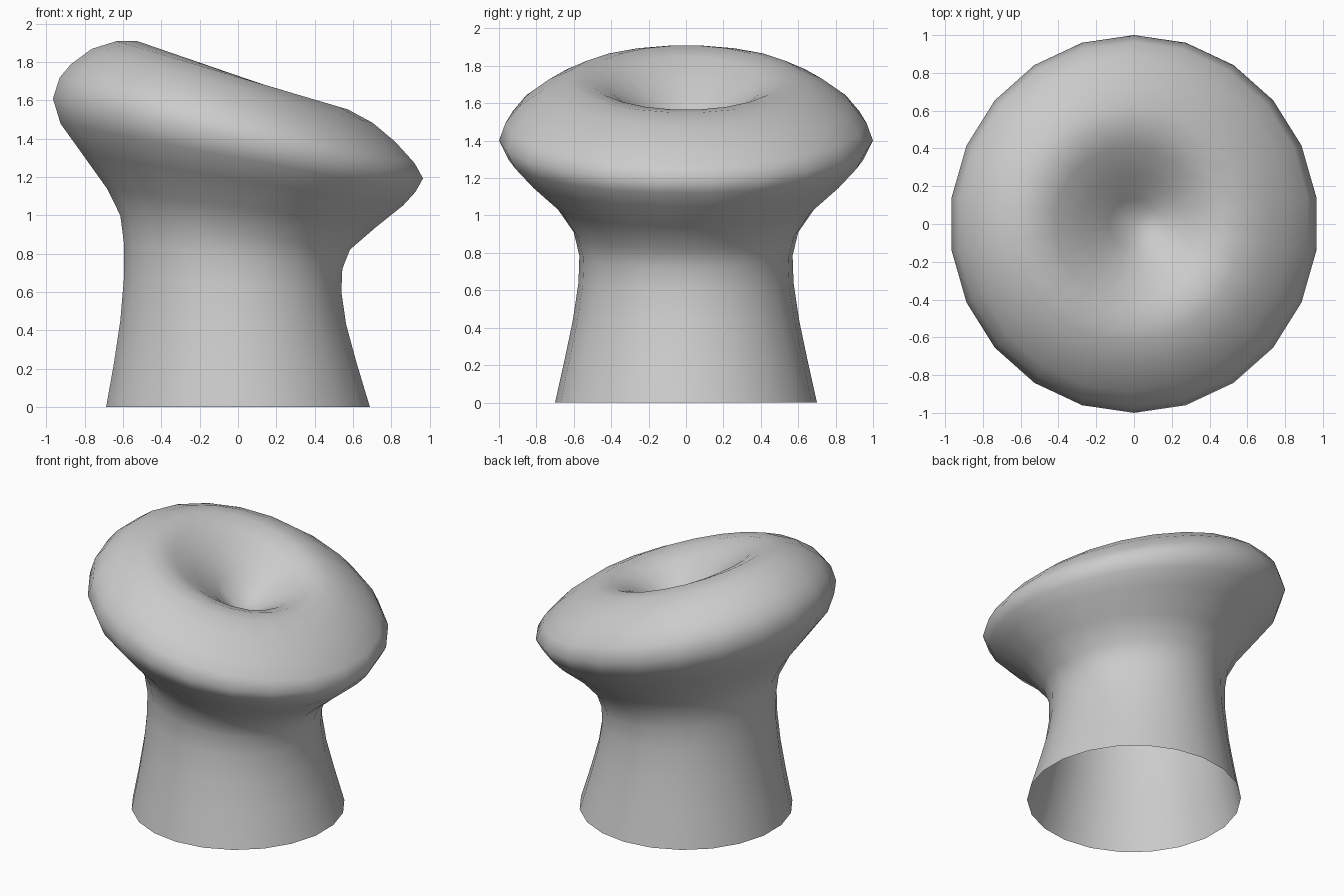
import bpy, bmesh, math

if "Cube" in bpy.data.objects:
    bpy.data.objects.remove(bpy.data.objects["Cube"])

SIDES = 22
# Rings from base to dimple: left x, left z, right x, right z, half depth in y
RINGS = [
    (-.695, 0, .695, 0, .70),
    (-.655, .22, .625, .23, .65),
    (-.62, .45, .57, .43, .605),
    (-.60, .68, .545, .60, .575),
    (-.60, .85, .55, .72, .57),
    (-.62, 1.0, .59, .82, .60),
    (-.69, 1.14, .73, .94, .69),
    (-.82, 1.32, .87, 1.05, .85),
    (-.935, 1.48, .935, 1.12, .95),
    (-.975, 1.61, .975, 1.19, 1.0),
    (-.94, 1.72, .93, 1.27, .965),
    (-.88, 1.79, .83, 1.38, .89),
    (-.77, 1.87, .71, 1.48, .76),
    (-.64, 1.91, .58, 1.55, .63),
    (-.53, 1.91, .47, 1.565, .52),
    (-.42, 1.85, .37, 1.54, .41),
    (-.28, 1.73, .25, 1.48, .27),
    (-.13, 1.58, .12, 1.42, .13),
]
APEX = (0, 0, 1.42)


def add_ring(bm, lx, lz, rx, rz, depth):
    """Tilted ellipse through a left and a right point."""
    verts = []
    for i in range(SIDES):
        a = math.pi / 2 + 2 * math.pi * i / SIDES
        k = (1 + math.cos(a)) / 2
        verts.append(bm.verts.new((lx + (rx - lx) * k, depth * math.sin(a),
                                   lz + (rz - lz) * k)))
    return verts


# Hollow stem flowing into a tilted, dimpled cap; open at the base
bm = bmesh.new()
loops = [add_ring(bm, *r) for r in RINGS]
for low, high in zip(loops, loops[1:]):
    for i in range(SIDES):
        j = (i + 1) % SIDES
        bm.faces.new((low[i], low[j], high[j], high[i]))
tip = bm.verts.new(APEX)
for i in range(SIDES):
    bm.faces.new((loops[-1][i], loops[-1][(i + 1) % SIDES], tip))
for f in bm.faces:
    f.smooth = True

mesh = bpy.data.meshes.new("tilted_cap_stem")
bm.to_mesh(mesh)
bm.free()
obj = bpy.data.objects.new("tilted_cap_stem", mesh)
bpy.context.collection.objects.link(obj)
